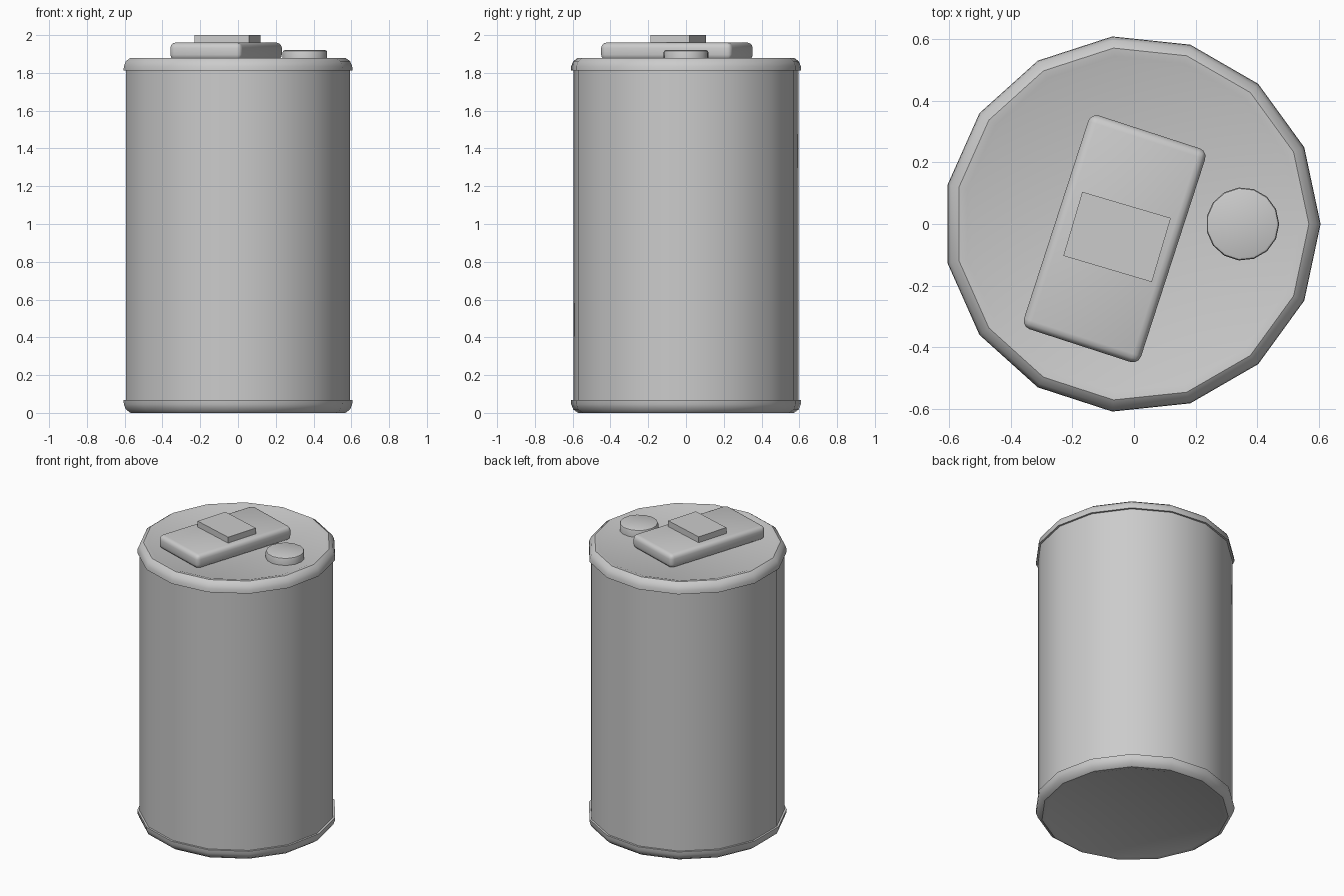
import bpy, bmesh, math

if "Cube" in bpy.data.objects:
    bpy.data.objects.remove(bpy.data.objects["Cube"])

SIDES = 15
CX = -0.0065


def finish(name, bm, angle=42):
    bmesh.ops.recalc_face_normals(bm, faces=bm.faces)
    me = bpy.data.meshes.new(name)
    bm.to_mesh(me)
    bm.free()
    ob = bpy.data.objects.new(name, me)
    bpy.context.collection.objects.link(ob)
    bpy.ops.object.select_all(action='DESELECT')
    ob.select_set(True)
    bpy.context.view_layer.objects.active = ob
    bpy.ops.object.shade_smooth_by_angle(angle=math.radians(angle))
    return ob


def lathe(name, profile, cx, close_start=False, close_end=True):
    """15-sided solid of revolution from (radius, z) points."""
    bm = bmesh.new()
    rings = [[bm.verts.new((cx + r * math.cos(2 * math.pi * i / SIDES),
                            r * math.sin(2 * math.pi * i / SIDES), z))
              for i in range(SIDES)] for r, z in profile]
    for a, b in zip(rings, rings[1:]):
        for i in range(SIDES):
            j = (i + 1) % SIDES
            bm.faces.new((a[i], a[j], b[j], b[i]))
    if close_start:
        bm.faces.new(rings[0])
    if close_end:
        bm.faces.new(rings[-1])
    return finish(name, bm)


def block(name, loc, size, rot, bevel=0.0):
    bm = bmesh.new()
    bmesh.ops.create_cube(bm, size=1)
    bmesh.ops.scale(bm, vec=size, verts=bm.verts)
    if bevel:
        bmesh.ops.bevel(bm, geom=bm.edges[:], offset=bevel, segments=3,
                        profile=0.5, affect='EDGES')
    ob = finish(name, bm)
    ob.location = loc
    ob.rotation_euler.z = math.radians(rot)
    return ob


# Main can wall
lathe("body", [(0.60, 0.06), (0.60, 1.82)], CX, close_end=False)

# Rounded rims with slightly recessed discs, mirrored top and bottom
rim = [(0.598, 1.812), (0.613, 1.812), (0.611, 1.835), (0.600, 1.862),
       (0.575, 1.88), (0.548, 1.877), (0.532, 1.871)]
lathe("top_cap", rim, CX)
lathe("bottom_cap", [(r, 1.88 - z) for r, z in rim], CX)

# Lid details: rounded slab, small plate on it, round button
block("lid_slab", (-0.063, -0.048, 1.914), (0.40, 0.73, 0.092), -18, 0.028)
block("slab_plate", (-0.055, -0.042, 1.975), (0.30, 0.217, 0.05), -16.5)
lathe("button", [(0.119, 1.865), (0.119, 1.910), (0.116, 1.917), (0.109, 1.92)],
      0.353, close_start=True)
